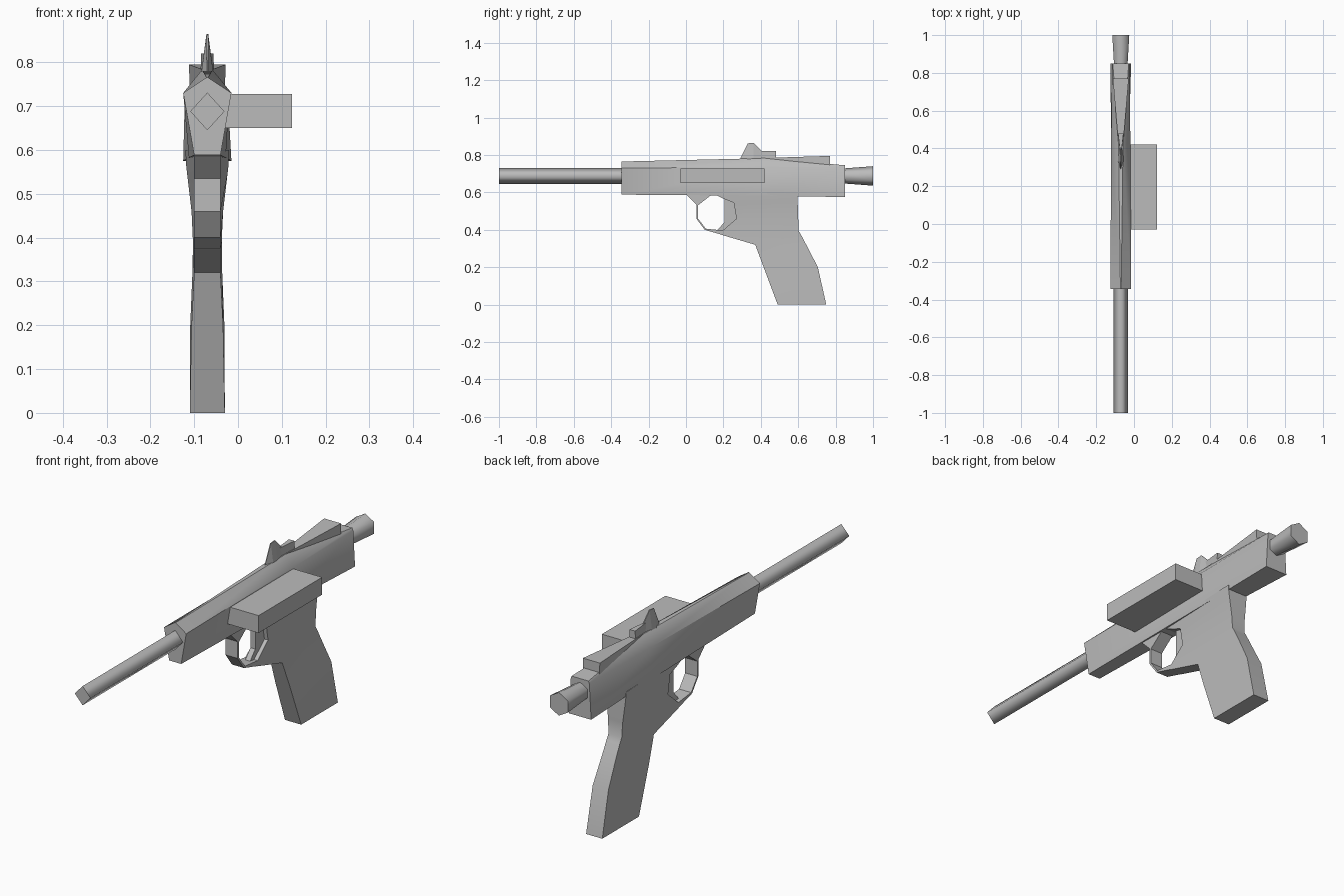
import bpy, math

if "Cube" in bpy.data.objects:
    bpy.data.objects.remove(bpy.data.objects["Cube"], do_unlink=True)

MID = -0.07    # centre plane of the pistol
BORE = 0.688   # height of the barrel axis

metal = bpy.data.materials.new("grey metal")
metal.use_nodes = True
metal.diffuse_color = (0.5, 0.5, 0.5, 1)
metal.node_tree.nodes["Principled BSDF"].inputs["Base Color"].default_value = (0.5, 0.5, 0.5, 1)


def loft(name, rings, smooth=None):
    """Skin equal rings of points and cap both ends."""
    n = len(rings[0])
    verts = [p for ring in rings for p in ring]
    faces = []
    for k in range(len(rings) - 1):
        for i in range(n):
            j = (i + 1) % n
            faces.append((k * n + i, k * n + j, k * n + n + j, k * n + n + i))
    faces += [tuple(reversed(range(n))), tuple(range(len(verts) - n, len(verts)))]
    mesh = bpy.data.meshes.new(name)
    mesh.from_pydata(verts, [], faces)
    obj = bpy.data.objects.new(name, mesh)
    bpy.context.collection.objects.link(obj)
    mesh.materials.append(metal)
    bpy.ops.object.select_all(action="DESELECT")
    obj.select_set(True)
    bpy.context.view_layer.objects.active = obj
    bpy.ops.object.mode_set(mode="EDIT")
    bpy.ops.mesh.select_all(action="SELECT")
    bpy.ops.mesh.normals_make_consistent(inside=False)
    bpy.ops.object.mode_set(mode="OBJECT")
    if smooth == "sides":
        for face in mesh.polygons[:-2]:
            face.use_smooth = True
    elif smooth:
        bpy.ops.object.shade_smooth_by_angle(angle=math.radians(smooth))
    return obj


def section(y, half):
    """Symmetric ring across the pistol from (half width, height) pairs."""
    return ([(MID + w, y, z) for w, z in half]
            + [(MID - w, y, z) for w, z in reversed(half)])


def polygon(y, sides, rx, rz):
    return [(MID + rx * math.sin(math.tau * i / sides), y,
             BORE + rz * math.cos(math.tau * i / sides)) for i in range(sides)]


def plate(name, profile, half, top_half=None):
    """Side profile of (y, z) points given a thickness."""
    return loft(name, [[(MID + s * half, y, z) for y, z in profile] for s in (-1, 1)])


# Receiver, a tapering pentagon that becomes a box at the rear
loft("receiver", [
    section(-0.345, [(0.03, 0.588), (0.055, 0.73), (0.002, 0.765)]),
    section(0.42, [(0.042, 0.582), (0.051, 0.735), (0.012, 0.783)]),
    section(0.85, [(0.055, 0.575), (0.046, 0.735), (0.042, 0.745)]),
], 40)

# Raised wedge on the rear of the receiver
loft("rear_wedge", [
    section(0.42, [(0.012, 0.74), (0.012, 0.784)]),
    section(0.77, [(0.04, 0.74), (0.042, 0.795)]),
])

# Barrel and flared rear knob
loft("barrel", [polygon(-1, 4, 0.039, 0.043), polygon(-0.34, 4, 0.039, 0.043)], "sides")
loft("rear_knob", [polygon(0.84, 6, 0.041, 0.04), polygon(1, 6, 0.052, 0.052)], "sides")

# Side magazine
loft("magazine", [[(x, y, z) for x, z in
                   ((-0.05, 0.65), (0.123, 0.65), (0.123, 0.728), (-0.05, 0.728))]
                  for y in (-0.03, 0.42)])

# Sight: pointed blade and low rear block
loft("sight_blade", [
    section(0.29, [(0.002, 0.76), (0.001, 0.78)]),
    section(0.33, [(0.016, 0.76), (0.002, 0.862)]),
    section(0.36, [(0.016, 0.76), (0.002, 0.865)]),
    section(0.41, [(0.006, 0.76), (0.002, 0.815)]),
])
loft("sight_block", [
    section(0.39, [(0.006, 0.76), (0.004, 0.82)]),
    section(0.48, [(0.016, 0.76), (0.014, 0.82)]),
])

# Grip rows: height, front, back, half width at front and back
grip_rows = [
    (0.0, 0.49, 0.75, 0.04, 0.04),
    (0.2, 0.415, 0.705, 0.036, 0.039),
    (0.32, 0.37, 0.643, 0.03, 0.034),
    (0.373, 0.19, 0.615, 0.03, 0.033),
    (0.395, 0.195, 0.602, 0.03, 0.033),
    (0.46, 0.27, 0.6, 0.03, 0.036),
    (0.545, 0.255, 0.597, 0.03, 0.046),
    (0.562, 0.21, 0.596, 0.03, 0.048),
    (0.6, 0.13, 0.595, 0.03, 0.05),
]
loft("grip", [[(MID - f, a, z), (MID + f, a, z), (MID + b, c, z), (MID - b, c, z)]
              for z, a, c, f, b in grip_rows], 30)

# Trigger guard strip between its outer and inner outline
outer = [(0.0, 0.59), (0.055, 0.535), (0.055, 0.46), (0.1, 0.4), (0.2, 0.371)]
inner = [(0.14, 0.59), (0.063, 0.53), (0.063, 0.462), (0.106, 0.406), (0.2, 0.396)]
loft("trigger_guard", [[(MID - 0.03, *o), (MID + 0.03, *o), (MID + 0.03, *i), (MID - 0.03, *i)]
                       for o, i in zip(outer, inner)])

# Trigger
plate("trigger", [(0.205, 0.57), (0.26, 0.56), (0.275, 0.46), (0.2, 0.385),
                  (0.165, 0.395), (0.205, 0.44)], 0.012)
